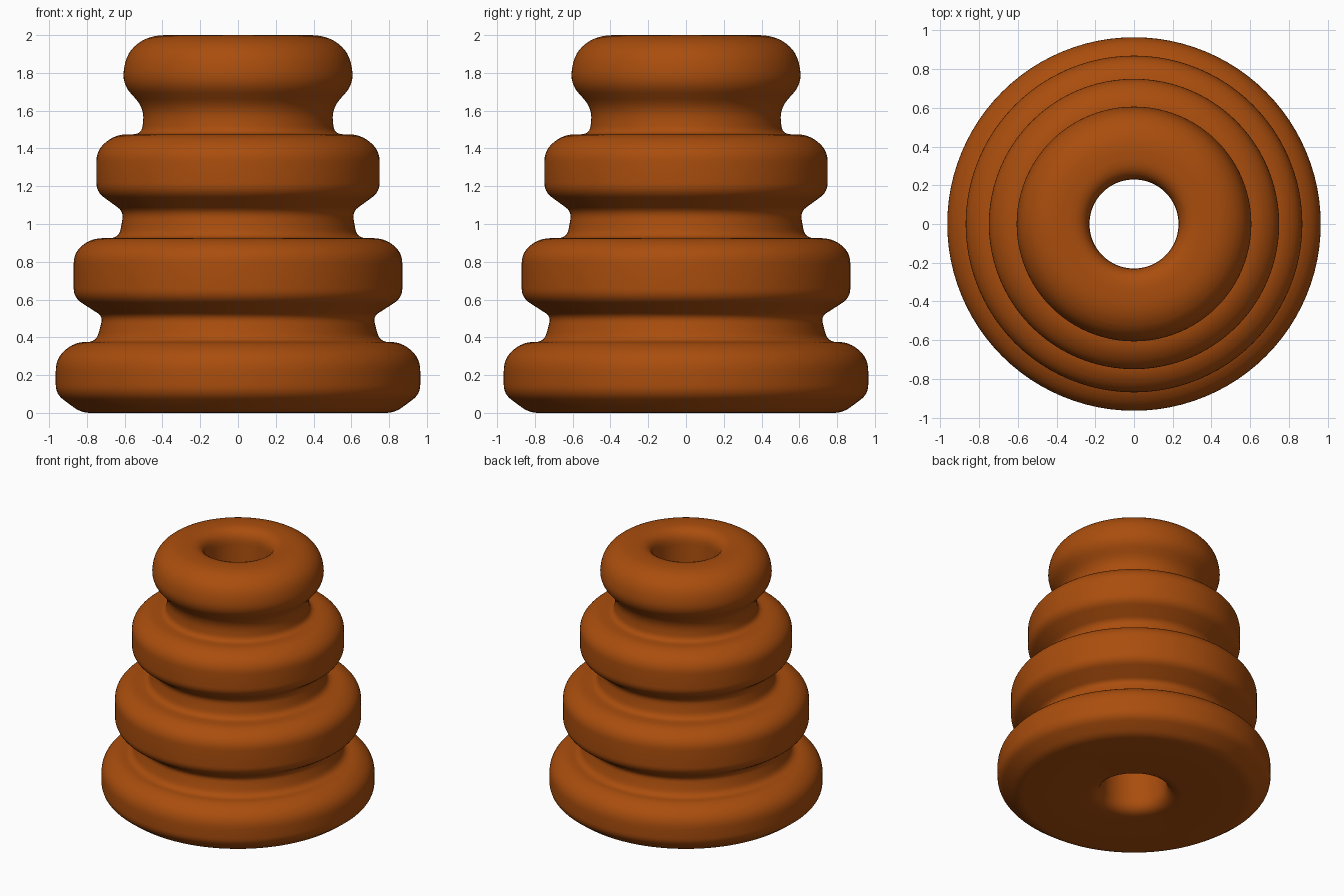
import bpy, bmesh, math
from mathutils import Vector

if "Cube" in bpy.data.objects:
    bpy.data.objects.remove(bpy.data.objects["Cube"])

SEGMENTS = 96

# Closed cross-section corners: radius, height, corner rounding
corners = [
    (0.23, 0.00, 0.11), (0.83, 0.00, 0.05),
    # base ring and first neck
    (0.965, 0.10, 0.05), (0.965, 0.29, 0.07), (0.865, 0.375, 0.07),
    (0.75, 0.375, 0.05), (0.715, 0.51, 0.035),
    # second ring and neck
    (0.87, 0.61, 0.05), (0.87, 0.85, 0.06), (0.775, 0.925, 0.06),
    (0.63, 0.925, 0.05), (0.605, 1.065, 0.04),
    # third ring and neck
    (0.75, 1.17, 0.05), (0.75, 1.39, 0.06), (0.65, 1.475, 0.07),
    (0.51, 1.475, 0.045), (0.495, 1.61, 0.07),
    # top ring and bore edge
    (0.615, 1.745, 0.07), (0.59, 1.91, 0.08), (0.47, 2.00, 0.09),
    (0.23, 2.00, 0.11),
]


def rounded(points, steps=6):
    """Replace each corner with a short curve reaching along both sides."""
    out = []
    for i, (r, z, cut) in enumerate(points):
        p = Vector((r, z))
        a = Vector(points[i - 1][:2]) - p
        b = Vector(points[(i + 1) % len(points)][:2]) - p
        start = p + a.normalized() * min(cut, a.length * 0.48)
        end = p + b.normalized() * min(cut, b.length * 0.48)
        for s in range(steps + 1):
            t = s / steps
            out.append(start * (1 - t) ** 2 + p * 2 * t * (1 - t) + end * t * t)
    return out


def lathe(name, profile, material):
    """Revolve a closed cross-section about the z axis."""
    bm = bmesh.new()
    rings = []
    for k in range(SEGMENTS):
        ang = 2 * math.pi * k / SEGMENTS
        rings.append([bm.verts.new((p.x * math.cos(ang), p.x * math.sin(ang), p.y))
                      for p in profile])
    n = len(profile)
    for k in range(SEGMENTS):
        a, b = rings[k], rings[(k + 1) % SEGMENTS]
        for i in range(n):
            j = (i + 1) % n
            bm.faces.new((a[i], b[i], b[j], a[j]))
    bmesh.ops.recalc_face_normals(bm, faces=bm.faces)
    mesh = bpy.data.meshes.new(name)
    bm.to_mesh(mesh)
    bm.free()
    mesh.materials.append(material)
    obj = bpy.data.objects.new(name, mesh)
    bpy.context.collection.objects.link(obj)
    bpy.context.view_layer.objects.active = obj
    obj.select_set(True)
    bpy.ops.object.shade_smooth_by_angle(angle=math.radians(40))
    return obj


rubber = bpy.data.materials.new("burnt orange rubber")
rubber.diffuse_color = (0.40, 0.075, 0.004, 1)
rubber.use_nodes = True
rubber.node_tree.nodes["Principled BSDF"].inputs["Base Color"].default_value = rubber.diffuse_color

# Stepped hollow bellows
lathe("ribbed_bumper", rounded(corners), rubber)
